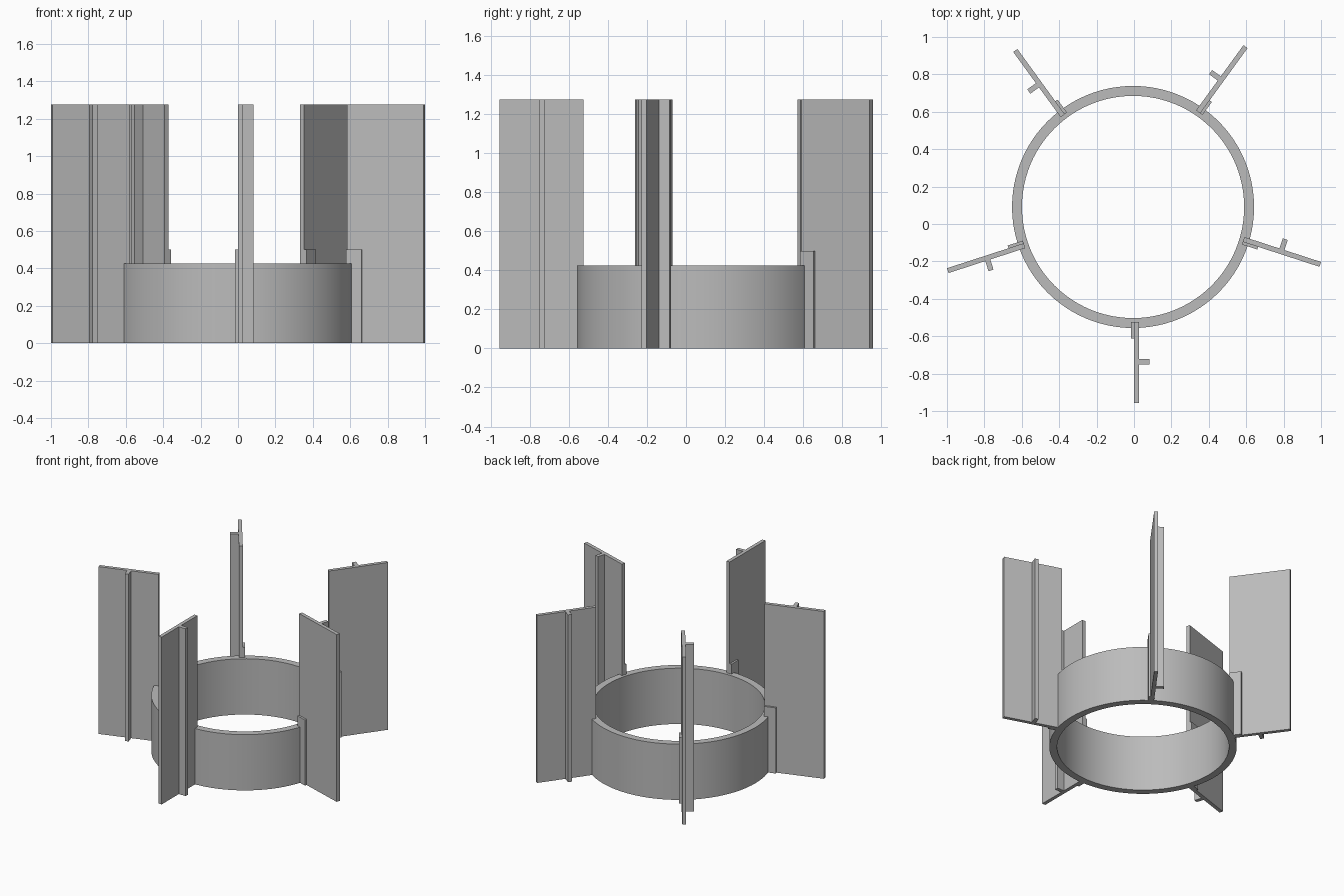
import bpy
import bmesh
from math import radians
from mathutils import Matrix, Vector

if "Cube" in bpy.data.objects:
    bpy.data.objects.remove(bpy.data.objects["Cube"], do_unlink=True)

CENTRE = Matrix.Translation((-0.005, 0.091, 0))
HEIGHT = 1.275

grey = bpy.data.materials.new("light_grey")
grey.use_nodes = True
colour = (0.5, 0.5, 0.5, 1)
grey.diffuse_color = colour
grey.node_tree.nodes["Principled BSDF"].inputs["Base Color"].default_value = colour


def add_object(name, bm, matrix):
    mesh = bpy.data.meshes.new(name)
    bmesh.ops.recalc_face_normals(bm, faces=bm.faces)
    bm.to_mesh(mesh)
    bm.free()
    mesh.materials.append(grey)
    obj = bpy.data.objects.new(name, mesh)
    obj.matrix_world = matrix
    bpy.context.collection.objects.link(obj)
    return obj


def add_box(name, low, high, matrix):
    low, high = Vector(low), Vector(high)
    bm = bmesh.new()
    bmesh.ops.create_cube(bm, size=1)
    bmesh.ops.scale(bm, vec=high - low, verts=bm.verts)
    bmesh.ops.translate(bm, vec=(low + high) / 2, verts=bm.verts)
    return add_object(name, bm, matrix)


def add_ring(name, inner, outer, height):
    # Rectangular wall section spun around the axis
    bm = bmesh.new()
    section = [(inner, 0), (outer, 0), (outer, height), (inner, height)]
    verts = [bm.verts.new((r, 0, z)) for r, z in section]
    edges = [bm.edges.new((verts[i], verts[i - 1])) for i in range(4)]
    bmesh.ops.spin(bm, geom=verts + edges, cent=(0, 0, 0), axis=(0, 0, 1),
                   angle=radians(360), steps=96, use_merge=True)
    bmesh.ops.remove_doubles(bm, verts=bm.verts, dist=0.0001)
    return add_object(name, bm, CENTRE)


# Base ring
ring = add_ring("base_ring", 0.594, 0.647, 0.425)
bpy.context.view_layer.objects.active = ring
ring.select_set(True)
bpy.ops.object.shade_smooth_by_angle(angle=radians(30))

# Five radial fins, each with a stiffening rib and a short mounting bracket
for i, place in enumerate(("front", "right_side", "back_right", "back_left", "left_side")):
    turn = CENTRE @ Matrix.Rotation(radians(-72 * i), 4, "Z")
    add_box(place + "_fin", (0.004, -1.047, 0), (0.031, -0.616, HEIGHT), turn)
    add_box(place + "_rib", (0.031, -0.841, 0), (0.088, -0.813, HEIGHT), turn)
    add_box(place + "_bracket", (-0.011, -0.702, 0), (0.004, -0.616, 0.5), turn)
